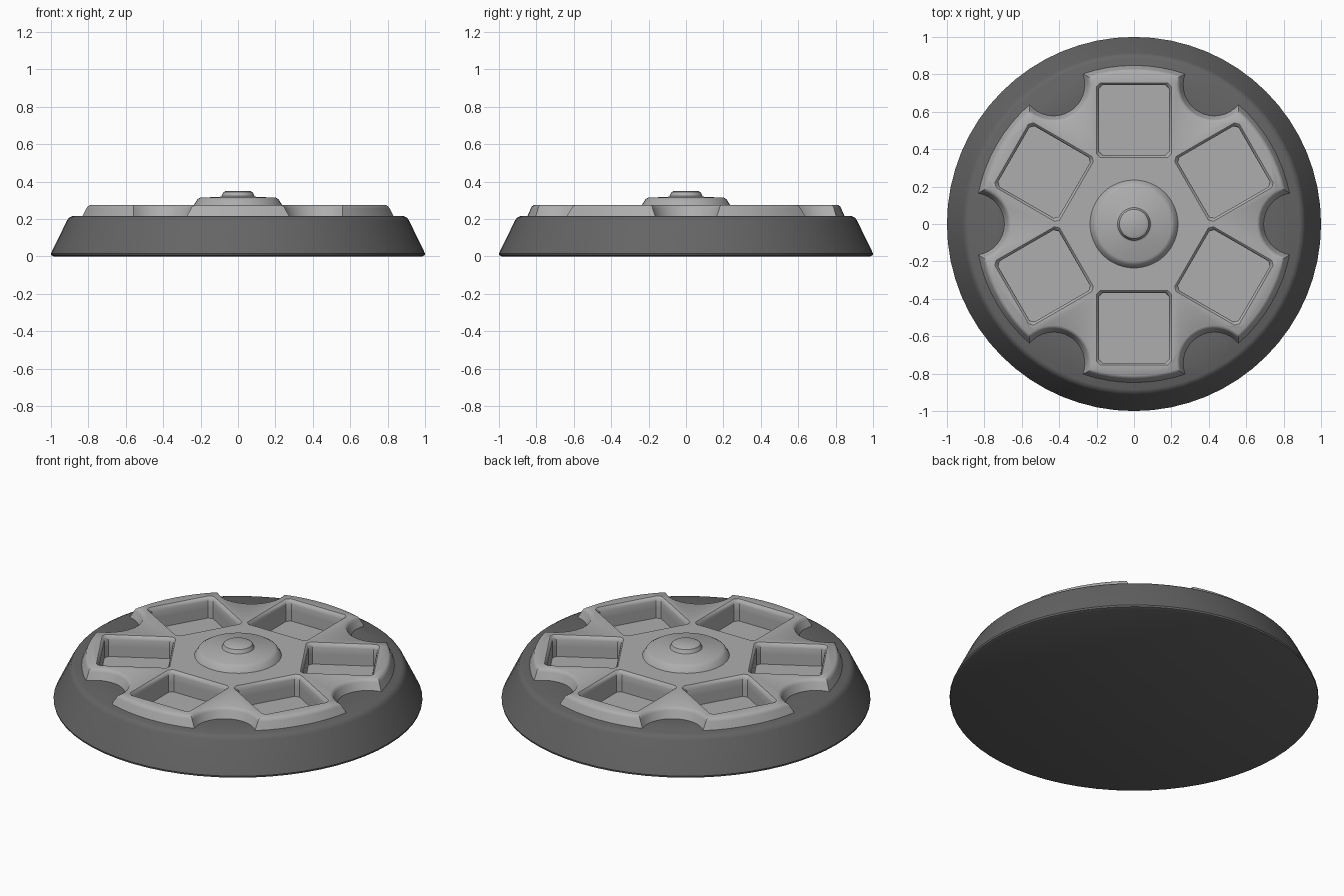
import bpy, bmesh
from math import sin, cos, atan2, acos, pi

if "Cube" in bpy.data.objects:
    bpy.data.objects.remove(bpy.data.objects["Cube"])


def material(name, v):
    m = bpy.data.materials.new(name)
    m.diffuse_color = (v, v, v, 1)
    m.use_nodes = True
    m.node_tree.nodes["Principled BSDF"].inputs["Base Color"].default_value = m.diffuse_color
    return m


dark = material("dark_grey", 0.13)
light = material("light_grey", 0.42)


def add_loft(bm, loops):
    """Skin a stack of closed point loops and cap both ends."""
    rings = [[bm.verts.new(p) for p in lp] for lp in loops]
    n = len(rings[0])
    for a, b in zip(rings, rings[1:]):
        for i in range(n):
            j = (i + 1) % n
            bm.faces.new((a[i], a[j], b[j], b[i]))
    bm.faces.new(rings[0][::-1])
    bm.faces.new(rings[-1])


def make_object(name, stacks, mat):
    bm = bmesh.new()
    for loops in stacks:
        add_loft(bm, loops)
    bmesh.ops.recalc_face_normals(bm, faces=bm.faces[:])
    me = bpy.data.meshes.new(name)
    bm.to_mesh(me)
    bm.free()
    me.materials.append(mat)
    ob = bpy.data.objects.new(name, me)
    bpy.context.collection.objects.link(ob)
    return ob


def lathe(profile, n):
    return [[(r * cos(2 * pi * i / n), r * sin(2 * pi * i / n), z) for i in range(n)]
            for r, z in profile]


def plate_outline(inset, z):
    """Disc outline with six round notches, shrunk by inset."""
    R, D, r = 0.85 - inset, 0.86, 0.165 + inset
    g = acos((R * R + D * D - r * r) / (2 * R * D))
    phi = atan2(R * sin(g), R * cos(g) - D)
    pts = []
    for k in range(6):
        t = k * pi / 3
        for i in range(17):
            a = 2 * pi - phi - (2 * pi - 2 * phi) * i / 16
            x, y = D + r * cos(a), r * sin(a)
            pts.append((x * cos(t) - y * sin(t), x * sin(t) + y * cos(t), z))
        for i in range(1, 8):
            a = t + g + (pi / 3 - 2 * g) * i / 8
            pts.append((R * cos(a), R * sin(a), z))
    return pts


def pocket_loop(h, z, t, c=0.02):
    """Square with clipped corners, placed outward along angle t."""
    pts = []
    for x, y in ((h, h - c), (h - c, h), (c - h, h), (-h, h - c),
                 (-h, c - h), (c - h, -h), (h - c, -h), (h, c - h)):
        x += 0.555
        pts.append((x * cos(t) - y * sin(t), x * sin(t) + y * cos(t), z))
    return pts


# Sloped dark base
base = make_object("base", [lathe([(0.985, 0), (0.998, 0.006), (1.0, 0.016), (0.915, 0.19),
                                   (0.905, 0.206), (0.885, 0.215)], 64)], dark)

# Notched plate with a bevelled rim
plate = make_object("notched_plate", [[plate_outline(d, z) for d, z in (
    (0, 0.21), (0.02, 0.256), (0.025, 0.267), (0.038, 0.275))]], light)

# Stepped centre hub
hub = make_object("centre_hub", [lathe([(0.24, 0.268), (0.232, 0.28), (0.217, 0.305), (0.2, 0.315),
                                        (0.1, 0.317), (0.088, 0.322), (0.078, 0.343),
                                        (0.065, 0.35)], 48)], light)

# Six square pockets sunk through the plate into the base
cutter = make_object("pocket_cutter", [[pocket_loop(h, z, pi / 6 + k * pi / 3) for h, z in (
    (0.187, 0.15), (0.187, 0.25), (0.192, 0.266), (0.2, 0.275), (0.206, 0.285))]
    for k in range(6)], light)
cutter.hide_render = True

for ob in (base, plate):
    mod = ob.modifiers.new("pockets", 'BOOLEAN')
    mod.operation = 'DIFFERENCE'
    mod.solver = 'EXACT'
    mod.material_mode = 'TRANSFER'
    mod.object = cutter
    bpy.context.view_layer.objects.active = ob
    bpy.ops.object.modifier_apply(modifier=mod.name)
bpy.data.objects.remove(cutter)

# Smooth shading with crisp edges
for ob in (base, plate, hub):
    bpy.ops.object.select_all(action='DESELECT')
    ob.select_set(True)
    bpy.context.view_layer.objects.active = ob
    bpy.ops.object.shade_smooth_by_angle(angle=0.6)
